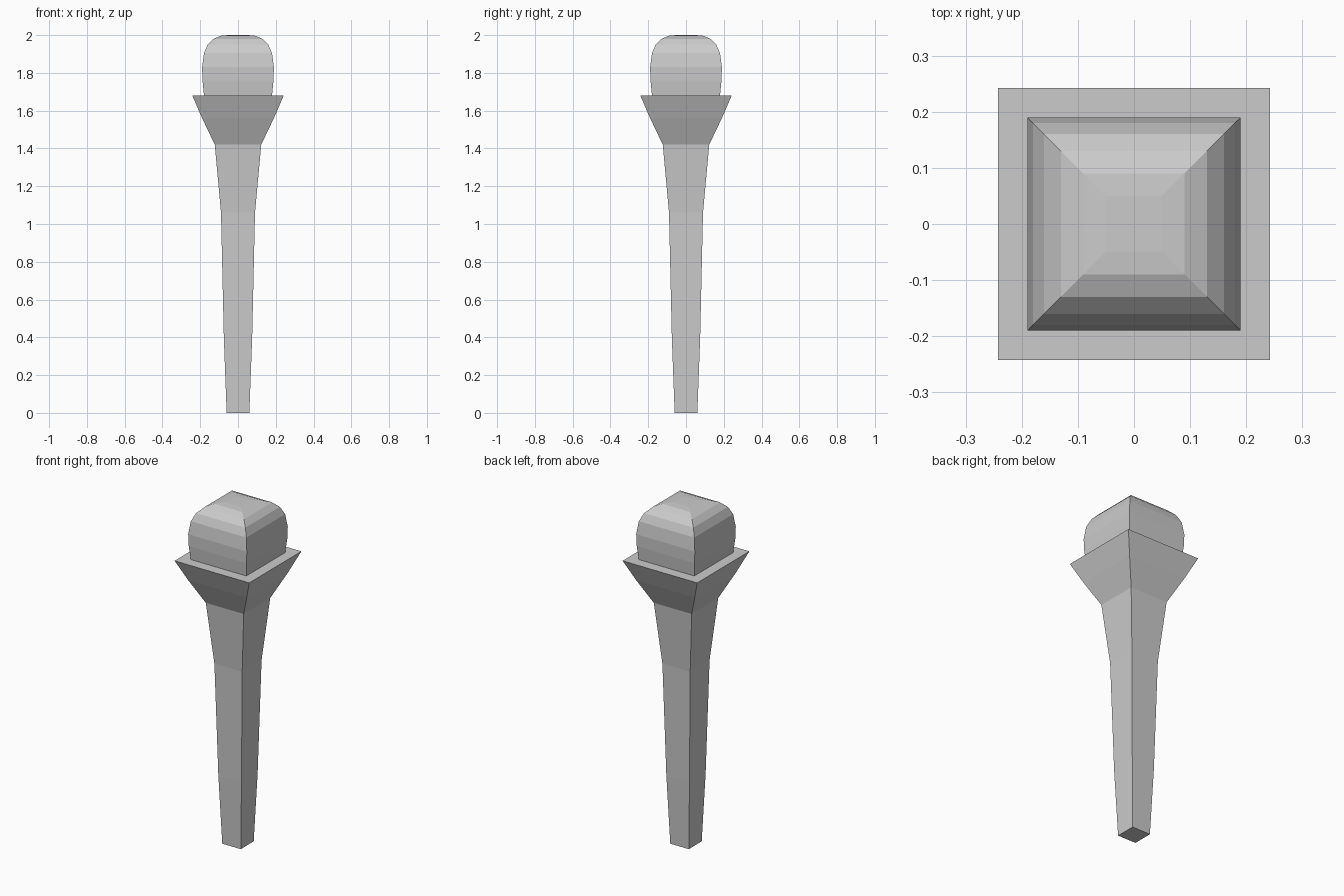
import bpy
import bmesh

cube = bpy.data.objects.get("Cube")
if cube:
    bpy.data.objects.remove(cube, do_unlink=True)

grey = bpy.data.materials.new("light grey")
grey.use_nodes = True
colour = (0.6, 0.6, 0.6, 1)
grey.diffuse_color = colour
grey.node_tree.nodes["Principled BSDF"].inputs["Base Color"].default_value = colour


def square_loft(name, profile):
    """Stack square rings given as (half width, height), closed at both ends."""
    bm = bmesh.new()
    rings = [[bm.verts.new((sx * w, sy * w, z))
              for sx, sy in ((-1, -1), (1, -1), (1, 1), (-1, 1))]
             for w, z in profile]
    for low, high in zip(rings, rings[1:]):
        for i in range(4):
            j = (i + 1) % 4
            bm.faces.new((low[i], low[j], high[j], high[i]))
    bm.faces.new(rings[0][::-1])
    bm.faces.new(rings[-1])
    mesh = bpy.data.meshes.new(name)
    bm.to_mesh(mesh)
    bm.free()
    mesh.materials.append(grey)
    obj = bpy.data.objects.new(name, mesh)
    bpy.context.collection.objects.link(obj)
    return obj


# Tapered handle flaring into a square collar
square_loft("handle", [(0.06, 0), (0.075, 0.4), (0.09, 1.06),
                       (0.123, 1.42), (0.19, 1.56), (0.242, 1.68)])

# Rounded square head resting on the collar
square_loft("head", [(0.18, 1.68), (0.188, 1.76), (0.19, 1.83), (0.18, 1.905),
                     (0.16, 1.95), (0.13, 1.98), (0.09, 1.997), (0.05, 2.0)])
